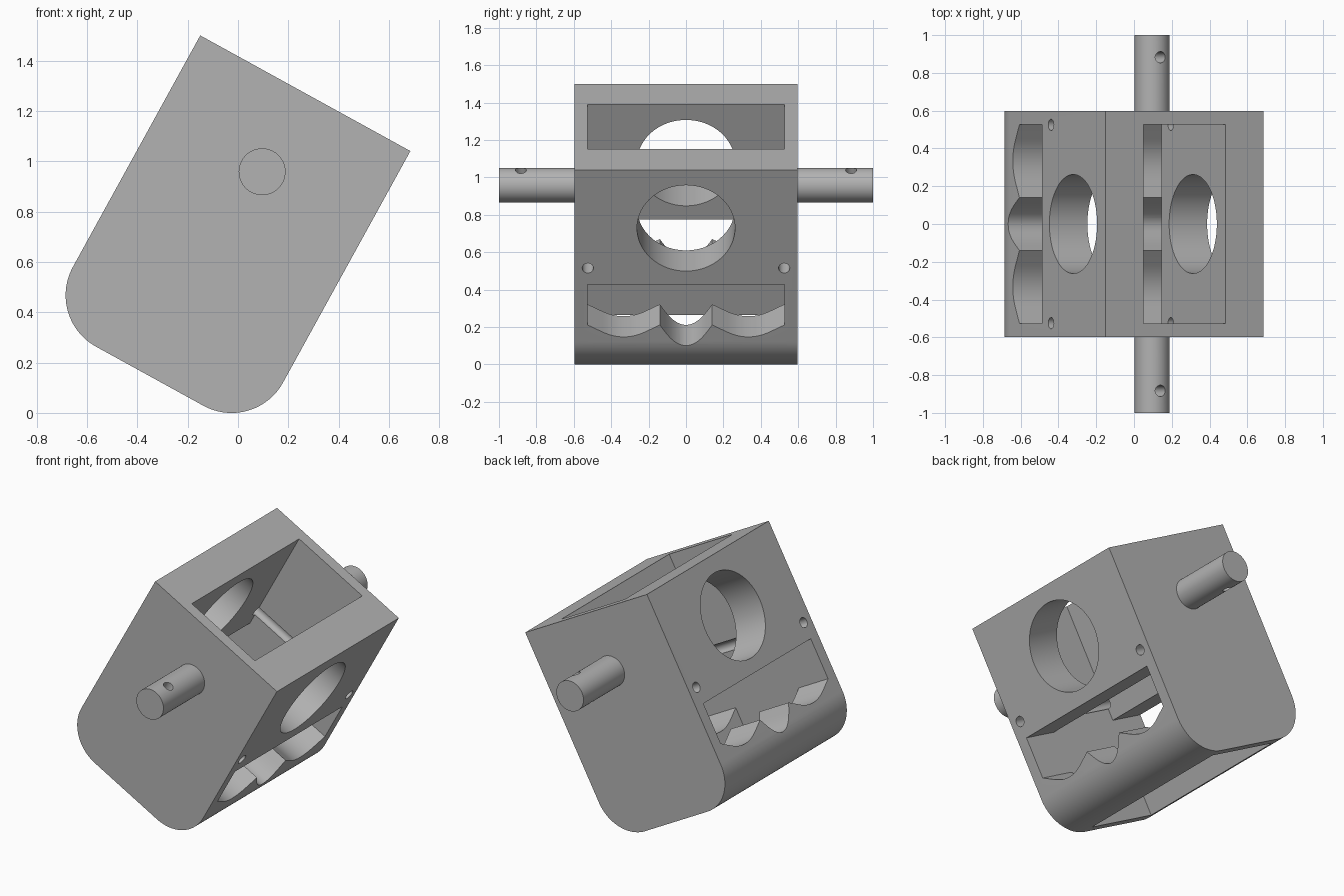
import bpy, math
from mathutils import Matrix, Vector

if "Cube" in bpy.data.objects:
    bpy.data.objects.remove(bpy.data.objects["Cube"], do_unlink=True)

# The block is built upright with its top face at z = 0, then tilted into place
HALF_W, HALF_Y, LENGTH, ROUND = 0.4765, 0.597, 1.283, 0.233
INNER_W, INNER_Y = 0.247, 0.526
HOLE_DEPTH = 0.356
TILT = Matrix.Translation((0.2675, 0, 1.27)) @ Matrix.Rotation(math.radians(28.82), 4, 'Y')

grey = bpy.data.materials.new("plain_grey")
grey.use_nodes = True
COLOUR = (0.45, 0.45, 0.45, 1)
grey.diffuse_color = COLOUR
grey.node_tree.nodes["Principled BSDF"].inputs["Base Color"].default_value = COLOUR


def prism(name, points, axis, start, end):
    """Extrude a 2D outline along 'X' (points are y, z) or 'Y' (points are x, z)."""
    def place(p, t):
        return (t, p[0], p[1]) if axis == 'X' else (p[0], t, p[1])
    n = len(points)
    verts = [place(p, t) for t in (start, end) for p in points]
    faces = [tuple(range(n)), tuple(reversed(range(n, 2 * n)))]
    faces += [(i, i + n, (i + 1) % n + n, (i + 1) % n) for i in range(n)]
    mesh = bpy.data.meshes.new(name)
    mesh.from_pydata(verts, [], faces)
    mesh.update()
    obj = bpy.data.objects.new(name, mesh)
    bpy.context.collection.objects.link(obj)
    bpy.context.view_layer.objects.active = obj
    obj.select_set(True)
    bpy.ops.object.mode_set(mode='EDIT')
    bpy.ops.mesh.select_all(action='SELECT')
    bpy.ops.mesh.normals_make_consistent(inside=False)
    bpy.ops.object.mode_set(mode='OBJECT')
    obj.select_set(False)
    return obj


def cylinder(name, radius, length, centre, axis, sides=64):
    turn = {'X': (0, math.pi / 2, 0), 'Y': (math.pi / 2, 0, 0), 'Z': (0, 0, 0)}[axis]
    bpy.ops.mesh.primitive_cylinder_add(vertices=sides, radius=radius, depth=length,
                                        location=centre, rotation=turn)
    obj = bpy.context.object
    obj.name = name
    bpy.ops.object.transform_apply(location=True, rotation=True, scale=True)
    obj.select_set(False)
    return obj


def arc(cx, cz, radius, start, end, steps=24):
    angles = [math.radians(start + (end - start) * i / steps) for i in range(steps + 1)]
    return [(cx + radius * math.cos(a), cz + radius * math.sin(a)) for a in angles]


def scallop(left, right, rim, depth, straight, steps=14):
    """A V-shaped dip with a rounded bottom."""
    a, b = Vector((left, rim)), Vector((right, rim))
    apex = Vector(((left + right) / 2, rim - depth))
    p, q = a.lerp(apex, straight), b.lerp(apex, straight)
    curve = [p.lerp(apex, i / steps).lerp(apex.lerp(q, i / steps), i / steps)
             for i in range(steps + 1)]
    return [tuple(v) for v in [a] + curve]


def cut(obj, cutters):
    for cutter in cutters:
        mod = obj.modifiers.new("cut", 'BOOLEAN')
        mod.operation, mod.solver, mod.object = 'DIFFERENCE', 'EXACT', cutter
        bpy.context.view_layer.objects.active = obj
        bpy.ops.object.modifier_apply(modifier=mod.name)
        bpy.data.objects.remove(cutter, do_unlink=True)


def finish(obj):
    obj.data.transform(TILT)
    obj.data.materials.clear()
    obj.data.materials.append(grey)
    bpy.ops.object.select_all(action='DESELECT')
    obj.select_set(True)
    bpy.context.view_layer.objects.active = obj
    bpy.ops.object.shade_smooth_by_angle(angle=math.radians(25))
    obj.select_set(False)


# Block with two rounded lower edges
bend_x, bend_z = HALF_W - ROUND, ROUND - LENGTH
outline = [(HALF_W, 0), (-HALF_W, 0)]
outline += arc(-bend_x, bend_z, ROUND, 180, 270) + arc(bend_x, bend_z, ROUND, 270, 360)
block = prism("block", outline, 'Y', -HALF_Y, HALF_Y)

# Rectangular shaft running from the top face to the bottom
shaft = prism("shaft_cutter", [(-INNER_W, 0.2), (INNER_W, 0.2), (INNER_W, -1.5), (-INNER_W, -1.5)],
              'Y', -INNER_Y, INNER_Y)

# Wide slot with a scalloped lower edge
rim = -0.947
slot_outline = [(INNER_Y, rim), (INNER_Y, -0.7), (-INNER_Y, -0.7)]
slot_outline += scallop(-INNER_Y, -0.14, rim, 0.104, 0.4)
slot_outline += scallop(-0.14, 0.14, rim, 0.21, 0.2)
slot_outline += scallop(0.14, INNER_Y, rim, 0.104, 0.4)
slot = prism("slot_cutter", slot_outline, 'X', -1, 1)

# Large round hole and two small bolt holes
window = cylinder("hole_cutter", 0.262, 2, (0, 0, -HOLE_DEPTH), 'X', 96)
bolts = [cylinder("bolt_cutter", 0.03, 2, (0, s * 0.525, -0.6), 'X', 32) for s in (-1, 1)]
cut(block, [shaft, slot, window] + bolts)
finish(block)

# Side pins, each with a small cross hole
for side, name in ((-1, "front_pin"), (1, "back_pin")):
    pin = cylinder(name, 0.093, 0.42, (0, side * 0.79, -HOLE_DEPTH), 'Y')
    cut(pin, [cylinder("pin_cutter", 0.03, 0.5, (0, side * 0.883, -HOLE_DEPTH), 'Z', 32)])
    finish(pin)
